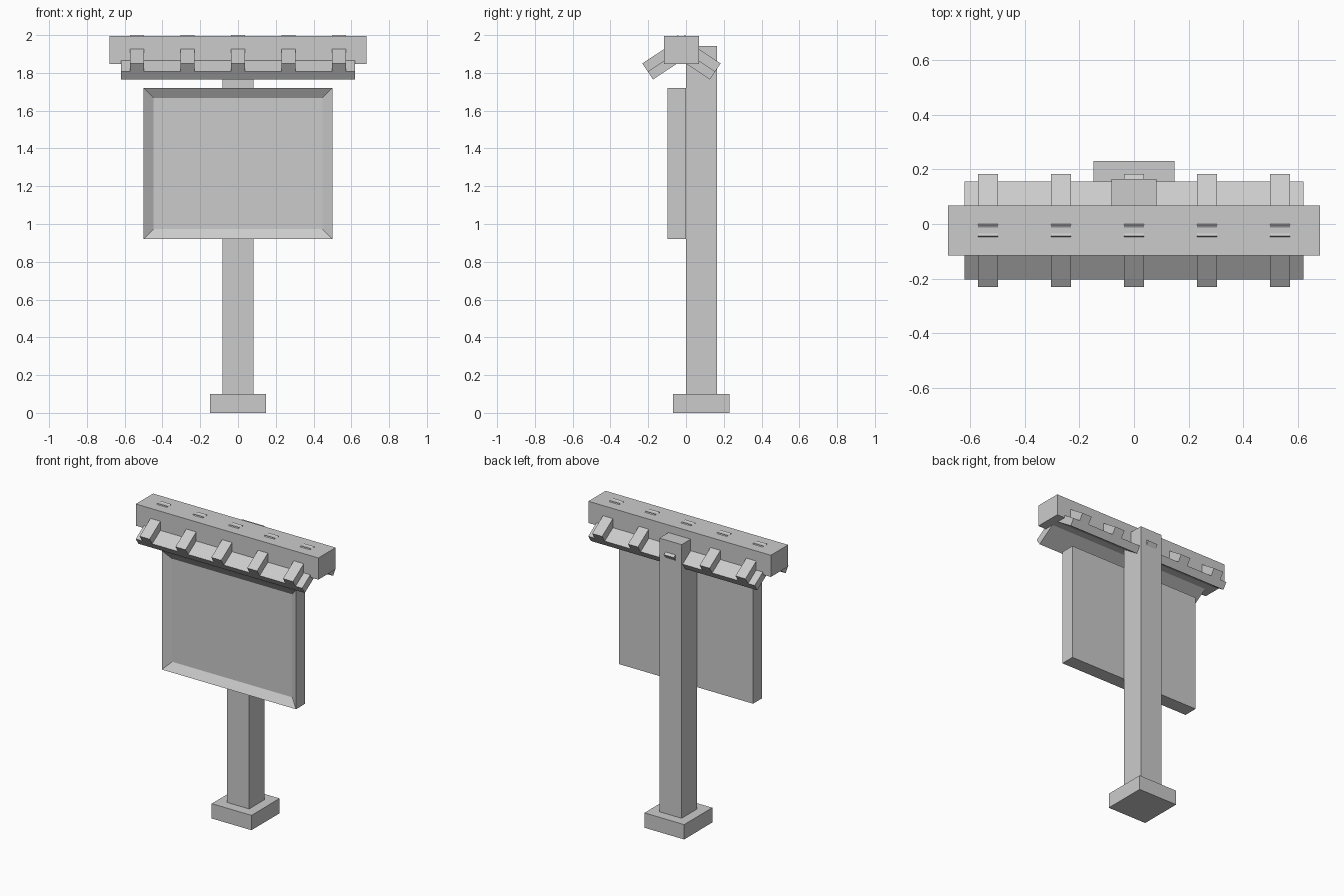
import bpy
import bmesh
from math import radians
from mathutils import Matrix, Vector

cube = bpy.data.objects.get("Cube")
if cube:
    bpy.data.objects.remove(cube, do_unlink=True)

grey = bpy.data.materials.new("plain_grey")
grey.use_nodes = True
colour = (0.6, 0.6, 0.6, 1)
grey.diffuse_color = colour
grey.node_tree.nodes["Principled BSDF"].inputs["Base Color"].default_value = colour


def box(name, low, high, matrix=None):
    """Box between two corners, optionally placed by a matrix."""
    low, high = Vector(low), Vector(high)
    bm = bmesh.new()
    place = Matrix.Translation((low + high) / 2) @ Matrix.Diagonal((high - low).to_4d())
    bmesh.ops.create_cube(bm, size=1, matrix=(matrix or Matrix()) @ place)
    mesh = bpy.data.meshes.new(name)
    bm.to_mesh(mesh)
    bm.free()
    mesh.materials.append(grey)
    obj = bpy.data.objects.new(name, mesh)
    bpy.context.collection.objects.link(obj)
    return obj


# Foot and post
box("base", (-0.148, -0.068, 0), (0.148, 0.231, 0.1))
box("post", (-0.083, 0, 0.05), (0.083, 0.165, 1.943))

# Sign board with a recessed face
board = box("board", (-0.5, -0.097, 0.92), (0.5, 0, 1.72))
bm = bmesh.new()
bm.from_mesh(board.data)
bm.faces.ensure_lookup_table()
front = min(bm.faces, key=lambda f: f.calc_center_median().y)
bmesh.ops.inset_region(bm, faces=[front], thickness=0.075)
bmesh.ops.translate(bm, verts=front.verts, vec=(0, 0.035, 0))
bm.to_mesh(board.data)
bm.free()

# Ridge beam
RIDGE_Y = -0.024
box("ridge_beam", (-0.68, RIDGE_Y - 0.092, 1.848), (0.68, RIDGE_Y + 0.092, 1.994))

# Sloped roof planks with battens on top, crossing inside the beam
LENGTH, THICK = 0.272, 0.051
for side, turn in (("front", 0), ("back", 180)):
    slope = (Matrix.Translation((0, RIDGE_Y, 0))
             @ Matrix.Rotation(radians(turn), 4, "Z")
             @ Matrix.Translation((0, -0.207, 1.85))
             @ Matrix.Rotation(radians(33.5), 4, "X"))
    box(side + "_roof_plank", (-0.62, 0, -2 * THICK), (0.62, LENGTH, -THICK), slope)
    for i in range(5):
        x = (i - 2) * 0.267
        box(f"{side}_batten_{i + 1}", (x - 0.037, 0, -THICK), (x + 0.037, LENGTH, 0), slope)
